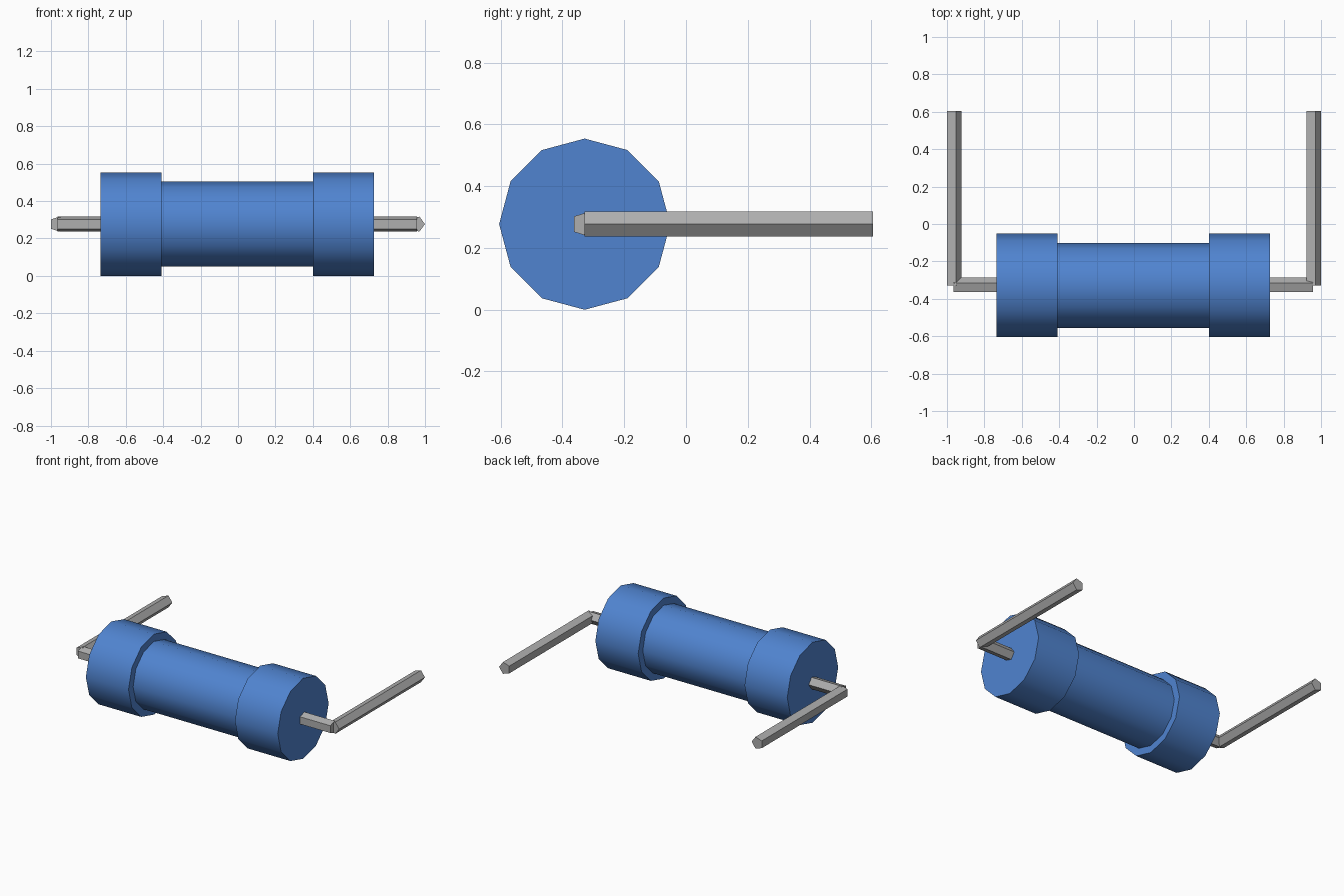
import bpy, bmesh, math
from mathutils import Vector

if "Cube" in bpy.data.objects:
    bpy.data.objects.remove(bpy.data.objects["Cube"], do_unlink=True)


def make_material(name, rgb):
    mat = bpy.data.materials.new(name)
    mat.use_nodes = True
    mat.diffuse_color = (*rgb, 1)
    mat.node_tree.nodes["Principled BSDF"].inputs["Base Color"].default_value = (*rgb, 1)
    return mat


BLUE = make_material("blue", (0.08, 0.23, 0.63))
GREY = make_material("wire grey", (0.43, 0.43, 0.43))


def prism(name, start, end, radius, sides, toward, mat, smooth=False):
    """Regular prism from start to end, with its first corner pointing toward."""
    start, end, u = Vector(start), Vector(end), Vector(toward)
    v = (end - start).normalized().cross(u)
    bm = bmesh.new()
    rings = []
    for centre in (start, end):
        ring = []
        for i in range(sides):
            a = 2 * math.pi * i / sides
            ring.append(bm.verts.new(centre + radius * (math.cos(a) * u + math.sin(a) * v)))
        rings.append(ring)
    low, high = rings
    bm.faces.new(low[::-1])
    bm.faces.new(high)
    for i in range(sides):
        j = (i + 1) % sides
        bm.faces.new((low[i], low[j], high[j], high[i]))
    bmesh.ops.recalc_face_normals(bm, faces=bm.faces)
    mesh = bpy.data.meshes.new(name)
    bm.to_mesh(mesh)
    bm.free()
    mesh.materials.append(mat)
    obj = bpy.data.objects.new(name, mesh)
    bpy.context.collection.objects.link(obj)
    if smooth:
        bpy.ops.object.select_all(action="DESELECT")
        obj.select_set(True)
        bpy.context.view_layer.objects.active = obj
        bpy.ops.object.shade_smooth_by_angle(angle=math.radians(31))
    return obj


Y, Z = -0.328, 0.277          # axis of the body
X_DIR, Y_DIR, Z_DIR = (1, 0, 0), (0, 1, 0), (0, 0, 1)
WIRE = 0.0425                 # wire radius

# Body barrel
prism("body", (-0.42, Y, Z), (0.41, Y, Z), 0.227, 12, Z_DIR, BLUE, True)

# Wider end caps, and bent wire leads on both sides
for side, inner, outer, bend in (("right", -0.41, -0.735, -0.966),
                                 ("left", 0.40, 0.726, 0.957)):
    prism(side + "_cap", (inner, Y, Z), (outer, Y, Z), 0.277, 12, Z_DIR, BLUE, True)
    prism(side + "_lead", (outer * 0.98, Y, Z), (bend, Y, Z), WIRE, 5, Y_DIR, GREY)
    prism(side + "_leg", (bend, Y, Z), (bend, 0.605, Z), WIRE, 5, X_DIR, GREY)
